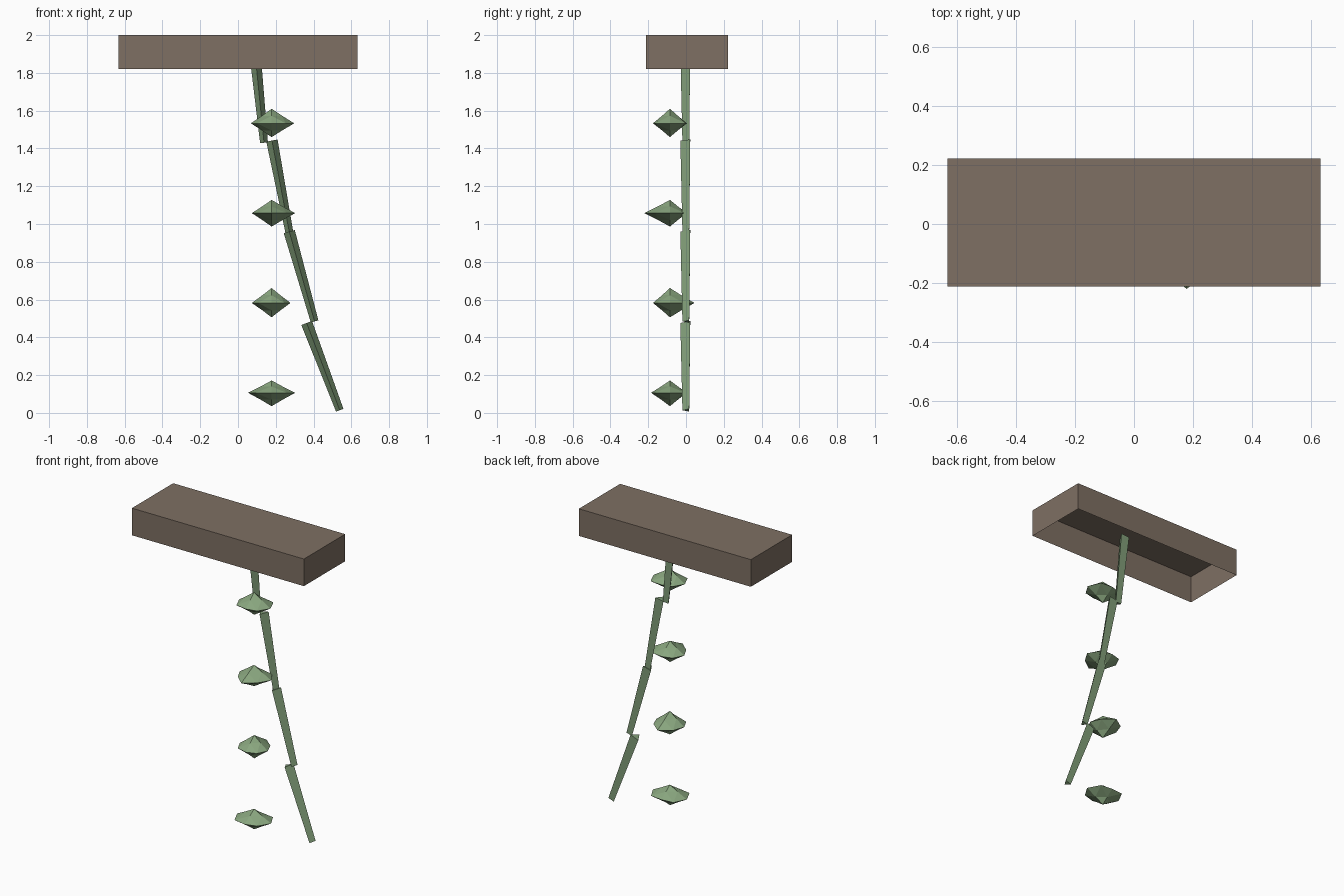
import bpy, math
from mathutils import Vector

if "Cube" in bpy.data.objects:
    bpy.data.objects.remove(bpy.data.objects["Cube"])


def material(name, rgb):
    m = bpy.data.materials.new(name)
    m.diffuse_color = (*rgb, 1)
    m.use_nodes = True
    m.node_tree.nodes["Principled BSDF"].inputs["Base Color"].default_value = m.diffuse_color
    return m


def add_mesh(name, verts, faces, mat):
    me = bpy.data.meshes.new(name)
    me.from_pydata(verts, [], faces)
    me.materials.append(mat)
    ob = bpy.data.objects.new(name, me)
    bpy.context.collection.objects.link(ob)
    return ob


wood = material("wood", (0.21, 0.16, 0.125))
green = material("vine_green", (0.22, 0.34, 0.19))
leaf_green = material("leaf_green", (0.25, 0.38, 0.21))

# Beam: thin shell, open underneath
x0, x1, y0, y1, z0, z1 = -0.632, 0.632, -0.211, 0.222, 1.82, 2.0
rim = [(x0, y0), (x1, y0), (x1, y1), (x0, y1)]
add_mesh("beam", [(x, y, z) for z in (z0, z1) for x, y in rim],
         [(i, (i + 1) % 4, 4 + (i + 1) % 4, 4 + i) for i in range(4)] + [(4, 5, 6, 7)],
         wood)


# Vine: tapered three-sided segments, each leaning more than the last
def stem_segment(k):
    a = 0.10 + 0.0875 * k
    centre = Vector((0.113 + 0.1127 * k, 0.005, 1.676 - 0.477 * k))
    up = Vector((-math.sin(a), 0, math.cos(a)))
    side = Vector((math.cos(a), 0, math.sin(a)))
    front = Vector((0, -1, 0))
    verts = []
    for end, r in ((-1, 0.024), (1, 0.035)):
        for i in range(3):
            t = math.tau * i / 3
            verts.append(centre + up * end * 0.247
                         + side * r * math.sin(t) + front * r * math.cos(t))
    faces = [(2, 1, 0), (3, 4, 5)] + [(i, (i + 1) % 3, 3 + (i + 1) % 3, 3 + i) for i in range(3)]
    add_mesh(f"vine_segment_{k + 1}", verts, faces, green)


# Leaf cluster: flattened octahedral lump, subdivided once, uneven equator
def leaf_cluster(k, centre, radii, top, bottom):
    c = Vector(centre)
    verts = [c + Vector((0, 0, top)), c - Vector((0, 0, bottom))]
    for i, r in enumerate(radii):
        t = math.tau * i / 8
        verts.append(c + Vector((r * math.cos(t), r * math.sin(t), 0)))
    for h in (top, -bottom):
        for i in range(4):
            t = math.tau * i / 4
            r = radii[2 * i] * 0.46
            verts.append(c + Vector((r * math.cos(t), r * math.sin(t), h * 0.52)))
    faces = []
    for pole, ring, up in ((0, 10, True), (1, 14, False)):
        for i in range(4):
            j = (i + 1) % 4
            e, d, n = 2 + 2 * i, 3 + 2 * i, 2 + 2 * j
            tris = [(pole, ring + i, ring + j), (ring + i, e, d),
                    (ring + i, d, ring + j), (ring + j, d, n)]
            faces += tris if up else [f[::-1] for f in tris]
    add_mesh(f"leaf_cluster_{k + 1}", verts, faces, leaf_green)


leaf_radii = [
    (0.12, 0.118, 0.09, 0.10, 0.11, 0.108, 0.09, 0.105),
    (0.125, 0.11, 0.09, 0.10, 0.105, 0.10, 0.135, 0.11),
    (0.10, 0.10, 0.13, 0.11, 0.105, 0.10, 0.09, 0.095),
    (0.125, 0.115, 0.09, 0.118, 0.125, 0.12, 0.10, 0.11),
]
leaf_heights = [(0.077, 0.073), (0.07, 0.071), (0.079, 0.076), (0.065, 0.071)]
for k in range(4):
    stem_segment(k)
    leaf_cluster(k, (0.178, -0.085, 1.533 - 0.4755 * k), leaf_radii[k], *leaf_heights[k])
